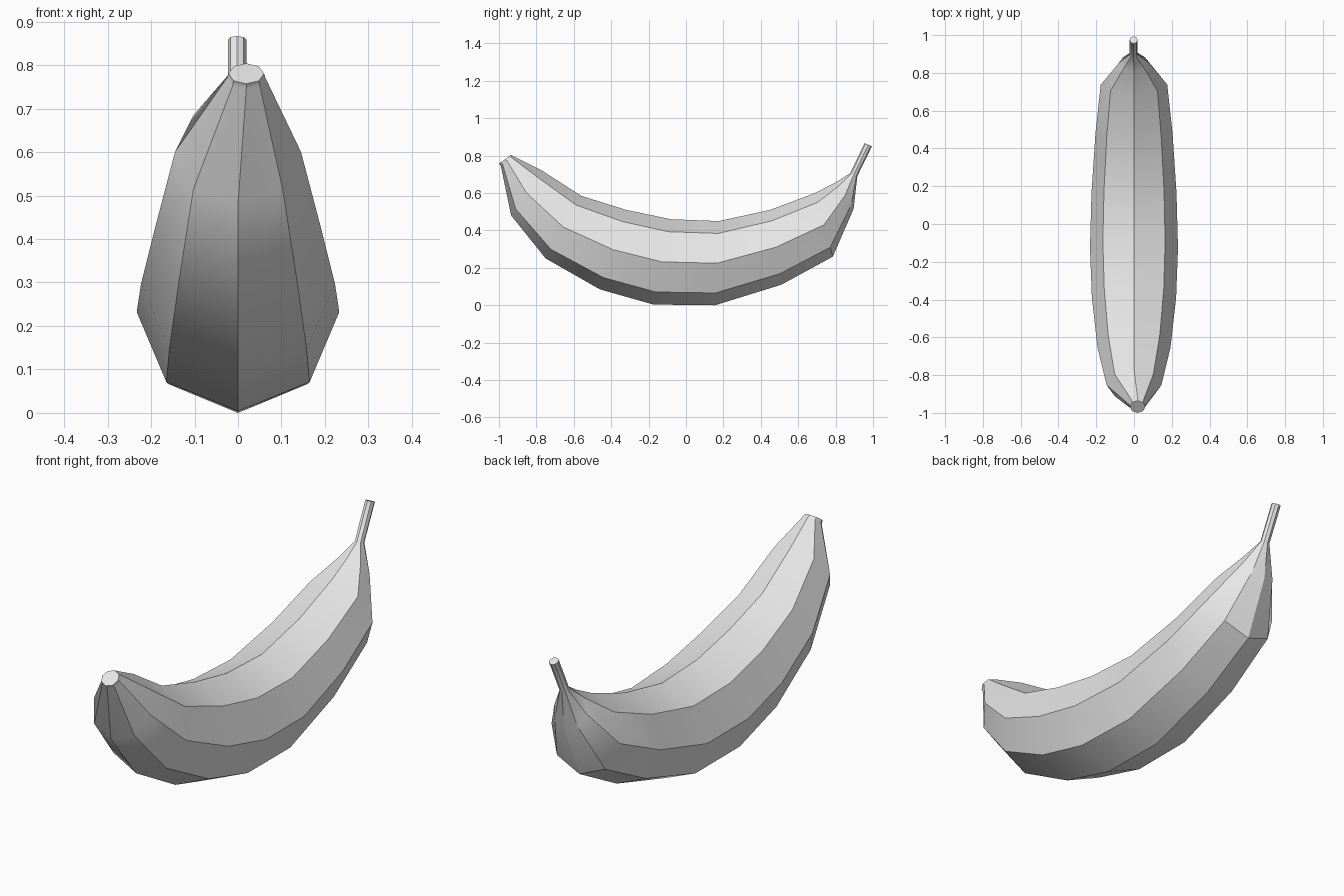
import bpy
import bmesh
from math import sin, cos, pi
from mathutils import Vector

cube = bpy.data.objects.get("Cube")
if cube:
    bpy.data.objects.remove(cube, do_unlink=True)

SIDES = 8

# Plain grey material
grey = bpy.data.materials.new("light_grey")
grey.use_nodes = True
colour = (0.8, 0.8, 0.8, 1.0)
grey.diffuse_color = colour
grey.node_tree.nodes["Principled BSDF"].inputs["Base Color"].default_value = colour

# Cross-sections from blossom tip to stem end:
# x offset, half width, inner edge (y, z), outer edge (y, z)
SECTIONS = [
    (0.019, 0.041, (-0.935, 0.804), (-1.0, 0.757)),
    (0.019, 0.044, (-0.922, 0.797), (-0.99, 0.745)),
    (0, 0.145, (-0.77, 0.72), (-0.935, 0.48)),
    (0, 0.193, (-0.56, 0.585), (-0.75, 0.25)),
    (0, 0.223, (-0.32, 0.51), (-0.46, 0.085)),
    (0, 0.233, (-0.08, 0.46), (-0.175, 0.004)),
    (0, 0.225, (0.175, 0.45), (0.155, 0)),
    (0, 0.204, (0.45, 0.51), (0.51, 0.11)),
    (0, 0.176, (0.69, 0.60), (0.785, 0.26)),
    (0, 0.082, (0.805, 0.66), (0.896, 0.515)),
    (-0.002, 0.021, (0.878, 0.706), (0.916, 0.69)),
    (-0.002, 0.021, (0.955, 0.867), (0.994, 0.85)),
]


def add_ring(bm, offset, half_width, inner, outer):
    """Octagonal ring with one corner on the inner and one on the outer edge."""
    a, b = Vector((offset, *inner)), Vector((offset, *outer))
    centre, radial = (a + b) / 2, (a - b) / 2
    across = Vector((half_width, 0, 0))
    return [bm.verts.new(centre + radial * cos(t) + across * sin(t))
            for t in (2 * pi * i / SIDES for i in range(SIDES))]


# Body and stem lofted through the rings, with capped ends
bm = bmesh.new()
rings = [add_ring(bm, *s) for s in SECTIONS]
for r, s in zip(rings, rings[1:]):
    for i in range(SIDES):
        j = (i + 1) % SIDES
        bm.faces.new((r[i], r[j], s[j], s[i]))
bm.faces.new(rings[0])
bm.faces.new(rings[-1])
bmesh.ops.recalc_face_normals(bm, faces=bm.faces)

mesh = bpy.data.meshes.new("banana")
bm.to_mesh(mesh)
bm.free()
mesh.materials.append(grey)
banana = bpy.data.objects.new("banana", mesh)
bpy.context.collection.objects.link(banana)

# Smooth along the length, crisp along the ridges
bpy.ops.object.select_all(action="DESELECT")
banana.select_set(True)
bpy.context.view_layer.objects.active = banana
bpy.ops.object.shade_smooth_by_angle(angle=pi / 6)

# Keep every lengthwise ridge sharp, even where the body tapers
for edge in mesh.edges:
    a, b = edge.vertices
    if a // SIDES != b // SIDES:
        edge.use_edge_sharp = True
